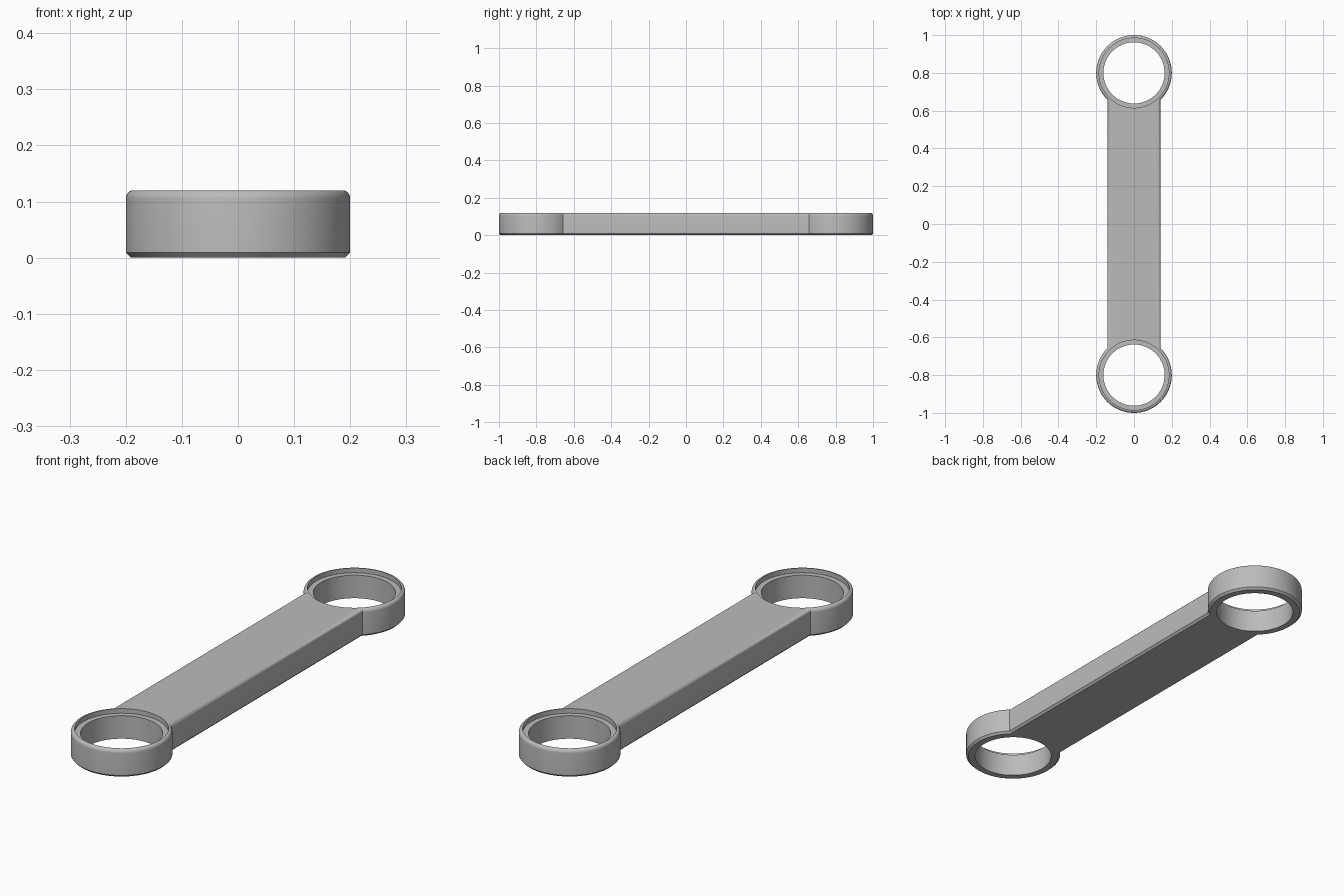
import bpy, bmesh
from math import sin, cos, asin, pi

SPAN, RING_R, HALF_W, HEIGHT = 0.8, 0.2, 0.14, 0.12
BORE_R, SEAT_R, SEAT_DEPTH = 0.162, 0.185, 0.02
FILLET, CHAMFER = 0.015, 0.009
ARC, CIRC = 80, 96

cube = bpy.data.objects.get("Cube")
if cube:
    bpy.data.objects.remove(cube, do_unlink=True)

metal = bpy.data.materials.new("grey_metal")
metal.use_nodes = True
grey = (0.5, 0.5, 0.5, 1)
metal.diffuse_color = grey
metal.node_tree.nodes["Principled BSDF"].inputs["Base Color"].default_value = grey

bm = bmesh.new()


def outline(inset, z):
    """Dumbbell contour: two ring arcs joined by the straight bar sides."""
    r, w = RING_R - inset, HALF_W - inset
    gap = asin(w / r)
    loop = []
    for end in (1, -1):
        for i in range(ARC + 1):
            a = -pi / 2 + gap + (2 * pi - 2 * gap) * i / ARC
            loop.append(bm.verts.new((end * r * cos(a), end * (SPAN + r * sin(a)), z)))
    return loop


def circle(cy, r, z):
    return [bm.verts.new((r * cos(2 * pi * i / CIRC), cy + r * sin(2 * pi * i / CIRC), z))
            for i in range(CIRC)]


def skin(loops):
    for a, b in zip(loops, loops[1:]):
        for i in range(len(a)):
            j = (i + 1) % len(a)
            bm.faces.new((a[i], a[j], b[j], b[i]))


def cap(loops):
    edges = []
    for lp in loops:
        for i in range(len(lp)):
            pair = (lp[i - 1], lp[i])
            edges.append(bm.edges.get(pair) or bm.edges.new(pair))
    bmesh.ops.triangle_fill(bm, use_beauty=True, use_dissolve=False, edges=edges)


# Outer wall: chamfered bottom edge, rounded top edge
walls = [outline(CHAMFER, 0), outline(0, CHAMFER)]
for k in range(7):
    t = k / 6 * pi / 2
    walls.append(outline(FILLET * (1 - cos(t)) * 0.85, HEIGHT - FILLET * (1 - sin(t))))
skin(walls)

# Stepped bores through both rings
bores = []
for cy in (SPAN, -SPAN):
    ledge = HEIGHT - SEAT_DEPTH
    bore = [circle(cy, BORE_R, 0), circle(cy, BORE_R, ledge),
            circle(cy, SEAT_R, ledge), circle(cy, SEAT_R, HEIGHT)]
    skin(bore)
    bores.append(bore)

# Flat top and bottom faces around the bores
cap([walls[0]] + [b[0] for b in bores])
cap([walls[-1]] + [b[-1] for b in bores])
bmesh.ops.recalc_face_normals(bm, faces=bm.faces)

mesh = bpy.data.meshes.new("connecting_link")
bm.to_mesh(mesh)
bm.free()
mesh.materials.append(metal)
link = bpy.data.objects.new("connecting_link", mesh)
bpy.context.collection.objects.link(link)

bpy.context.view_layer.objects.active = link
link.select_set(True)
bpy.ops.object.shade_smooth_by_angle(angle=pi / 6)
